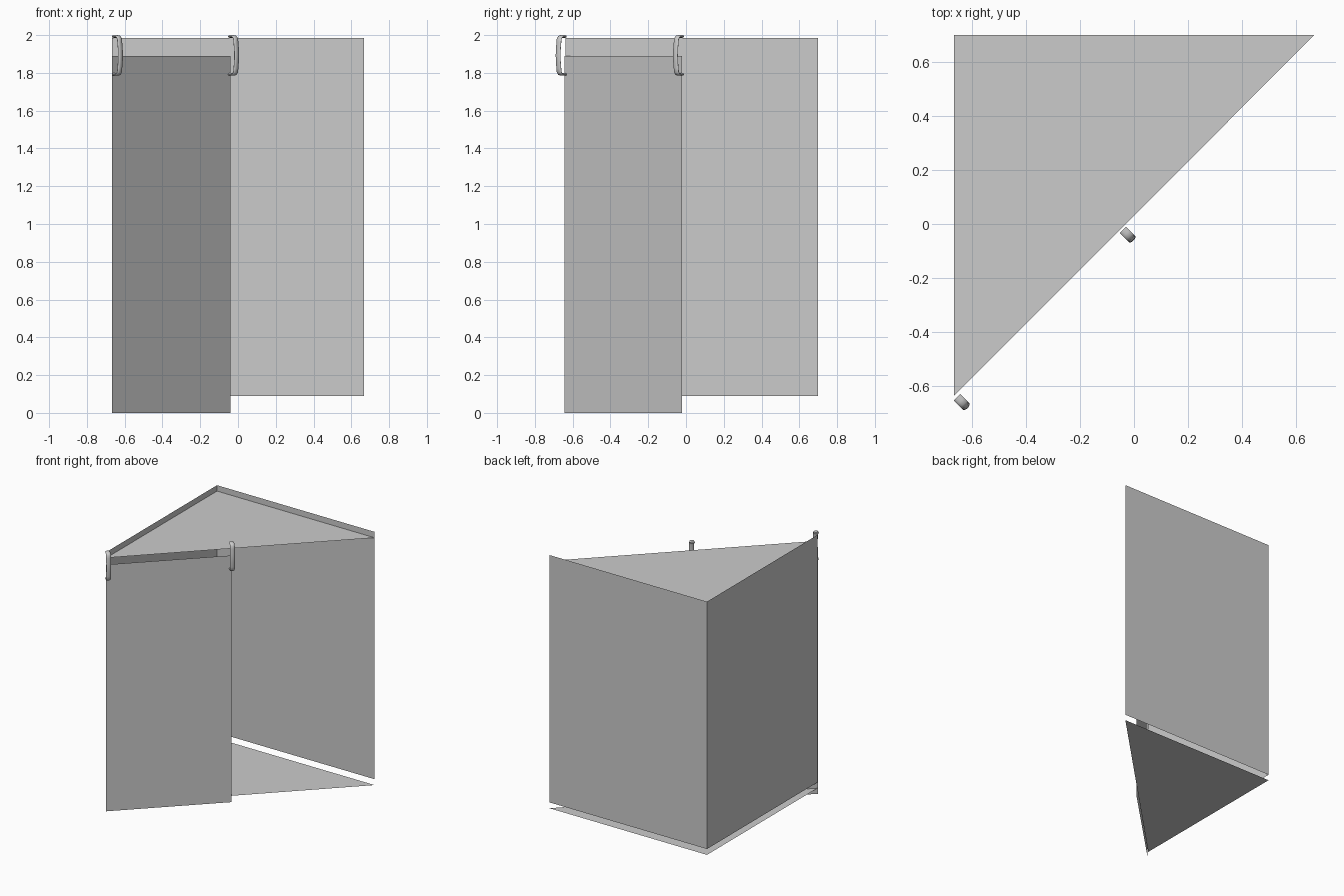
import bpy, bmesh, math
from mathutils import Vector

if "Cube" in bpy.data.objects:
    bpy.data.objects.remove(bpy.data.objects["Cube"])

grey = bpy.data.materials.new("plain_grey")
grey.diffuse_color = (0.6, 0.6, 0.6, 1)
grey.use_nodes = True
grey.node_tree.nodes["Principled BSDF"].inputs["Base Color"].default_value = grey.diffuse_color


def finish(name, bm):
    me = bpy.data.meshes.new(name)
    bm.to_mesh(me)
    bm.free()
    me.materials.append(grey)
    ob = bpy.data.objects.new(name, me)
    bpy.context.collection.objects.link(ob)
    return ob


def sheet(name, pts):
    bm = bmesh.new()
    bm.faces.new([bm.verts.new(p) for p in pts])
    return finish(name, bm)


def upright(name, a, b, z0, z1):
    return sheet(name, [(*a, z0), (*b, z0), (*b, z1), (*a, z1)])


# Corner plan: back-left corner, right tip, front tip
corner, right_tip, front_tip = (-0.668, 0.7), (0.668, 0.7), (-0.668, -0.638)

# Walls, standing slightly above the floor panel
upright("left_wall", corner, front_tip, 0.09, 1.985)
upright("back_wall", right_tip, corner, 0.09, 1.985)

# Triangular floor and ceiling panels
for name, z in (("floor_panel", 0.045), ("ceiling_panel", 1.94)):
    sheet(name, [(*p, z) for p in (corner, front_tip, right_tip)])

# Door covering the left half of the diagonal front
upright("door", (-0.667, -0.643), (-0.04, -0.02), 0.0, 1.89)


# Bracket handles: oval tube swept along a C-shaped path
OUT = Vector((1, -1, 0)).normalized()
SIDE = Vector((1, 1, 0)).normalized()
UP = Vector((0, 0, 1))


def handle(name, x, y, sides=10):
    half = 0.1005
    path = [(0.0, half), (0.018, half), (0.032, half - 0.002), (0.040, half - 0.012)]
    path += [(0.040 + 0.008 * math.cos(t * math.pi / 2), 0.086 * t) for t in (0.8, 0.4, 0)]
    path += [(d, -z) for d, z in reversed(path[:-1])]
    bm = bmesh.new()
    rings = []
    for i, (d, z) in enumerate(path):
        a, b = path[max(i - 1, 0)], path[min(i + 1, len(path) - 1)]
        tan = Vector((b[0] - a[0], b[1] - a[1])).normalized()
        nrm = OUT * -tan.y + UP * tan.x
        c = Vector((x, y, 1.8925)) + OUT * d + UP * z
        ring = []
        for k in range(sides):
            t = 2 * math.pi * k / sides
            ring.append(bm.verts.new(c + SIDE * 0.017 * math.cos(t) + nrm * 0.0075 * math.sin(t)))
        rings.append(ring)
    for r, s in zip(rings, rings[1:]):
        for k in range(sides):
            n = (k + 1) % sides
            bm.faces.new((r[k], r[n], s[n], s[k]))
    bm.faces.new(rings[0][::-1])
    bm.faces.new(rings[-1])
    bmesh.ops.recalc_face_normals(bm, faces=bm.faces)
    ob = finish(name, bm)
    bpy.ops.object.select_all(action='DESELECT')
    ob.select_set(True)
    bpy.context.view_layer.objects.active = ob
    bpy.ops.object.shade_smooth_by_angle(angle=math.radians(40))


handle("left_handle", -0.656, -0.643)
handle("right_handle", -0.041, -0.022)
